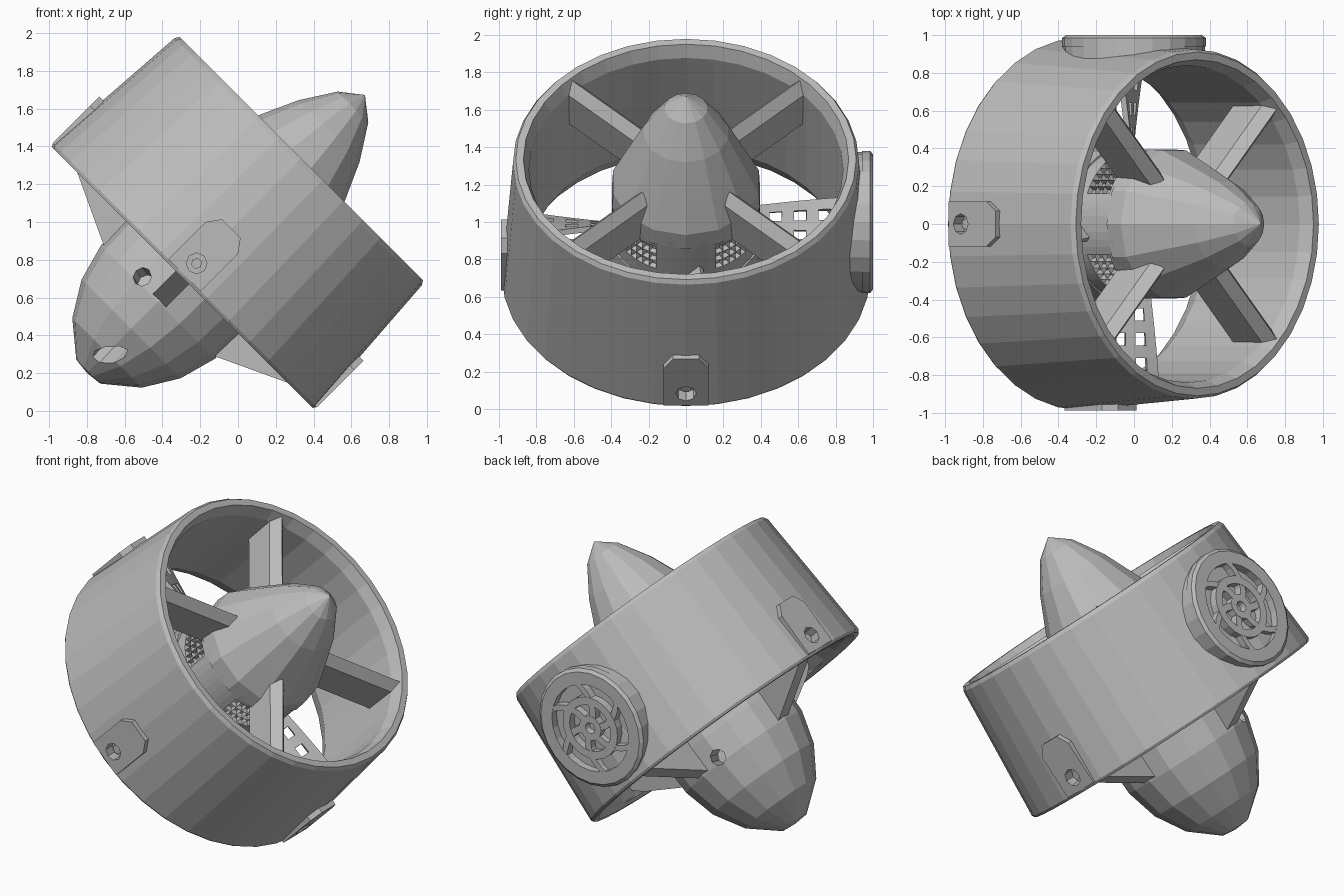
import bpy, bmesh, math
from math import pi, cos, sin
from mathutils import Matrix, Vector

cube = bpy.data.objects.get("Cube")
if cube:
    bpy.data.objects.remove(cube)

grey = bpy.data.materials.new("plain grey")
grey.use_nodes = True
grey.diffuse_color = (0.5, 0.5, 0.5, 1)
grey.node_tree.nodes["Principled BSDF"].inputs["Base Color"].default_value = (0.5, 0.5, 0.5, 1)

# The fan axis is local z, tipped halfway between +x and up
FRAME = Matrix.Translation((0, 0, 1)) @ Matrix.Rotation(pi / 4, 4, 'Y')


def finish(name, bm, frame=FRAME):
    bmesh.ops.remove_doubles(bm, verts=bm.verts, dist=0.0005)
    bmesh.ops.recalc_face_normals(bm, faces=bm.faces)
    mesh = bpy.data.meshes.new(name)
    bm.to_mesh(mesh)
    bm.free()
    mesh.materials.append(grey)
    ob = bpy.data.objects.new(name, mesh)
    ob.matrix_world = frame
    bpy.context.scene.collection.objects.link(ob)
    return ob


def lathe(bm, profile, segs, closed=False, matrix=Matrix()):
    """Revolve (height, radius) points around z."""
    rings = [[bm.verts.new(matrix @ Vector((r * cos(2 * pi * i / segs), r * sin(2 * pi * i / segs), s)))
              for i in range(segs)] for s, r in profile]
    pairs = list(zip(rings, rings[1:])) + ([(rings[-1], rings[0])] if closed else [])
    for a, b in pairs:
        for i in range(segs):
            j = (i + 1) % segs
            bm.faces.new((a[i], a[j], b[j], b[i]))


def prism(bm, outline, low, high, matrix):
    """Extrude a flat outline along z."""
    a = [bm.verts.new(matrix @ Vector((x, y, low))) for x, y in outline]
    b = [bm.verts.new(matrix @ Vector((x, y, high))) for x, y in outline]
    bm.faces.new(a)
    bm.faces.new(b)
    n = len(a)
    for i in range(n):
        bm.faces.new((a[i], a[(i + 1) % n], b[(i + 1) % n], b[i]))


def turn(angle):
    return Matrix.Rotation(angle, 4, 'Z')


def cut(ob, cutter):
    mod = ob.modifiers.new("cut", 'BOOLEAN')
    mod.operation = 'DIFFERENCE'
    mod.solver = 'EXACT'
    mod.object = cutter
    cutter.hide_render = True
    cutter.hide_set(True)


# Outer duct
bm = bmesh.new()
lathe(bm, [(-.417, .975), (-.40, .985), (.45, .925), (.474, .91), (.474, .87),
           (.40, .84), (-.28, .84), (-.39, .90), (-.417, .94)], 36, True)
duct = finish("duct", bm)

# Screw bosses on three sides, the cover disc takes the fourth
# "OUT" maps a prism's height to radius, its x to sideways and its y to the fan axis
OUT = Matrix(((0, 0, 1, 0), (1, 0, 0, 0), (0, 1, 0, 0), (0, 0, 0, 1)))
bm = bmesh.new()
boss_shape = [(-.12, -.40), (.12, -.40), (.12, -.12), (.07, -.05), (-.07, -.05), (-.12, -.12)]
for k in (0, 2, 3):
    prism(bm, boss_shape, .90, .988, turn(k * pi / 2) @ OUT)
bosses = finish("screw_bosses", bm)

bm = bmesh.new()
for k in (0, 2, 3):
    m = turn(k * pi / 2) @ OUT @ Matrix.Translation((0, -.31, 0))
    prism(bm, [(.055 * cos(i * pi / 4), .055 * sin(i * pi / 4)) for i in range(8)], .92, 1.05, m)
screw_cutter = finish("screw_hole_cutter", bm)
for ob in (duct, bosses):
    cut(ob, screw_cutter)

bm = bmesh.new()
for k in (0, 2, 3):
    m = turn(k * pi / 2) @ OUT @ Matrix.Translation((0, -.31, 0))
    prism(bm, [(.03 * cos(i * pi / 3), .03 * sin(i * pi / 3)) for i in range(6)], .90, .95, m)
finish("screws", bm)

# Cover disc with rim, ring, hub and curved arms
DISC = Matrix.Translation((0, 0, 1)) @ Matrix.Rotation(-pi / 2, 4, 'X')
bm = bmesh.new()
lathe(bm, [(.86, 0), (.86, .375), (.95, .375), (.95, 0)], 24)
lathe(bm, [(.94, .28), (.94, .38), (.985, .38), (1.0, .36), (1.0, .28)], 24, True)
lathe(bm, [(.94, .15), (.94, .20), (1.0, .20), (1.0, .15)], 24, True)
lathe(bm, [(.94, .08), (1.0, .08), (1.0, .035), (.96, .03), (.96, 0)], 12)
for k in range(6):
    arc = [(r, k * pi / 3 + r * 3) for r in (.06, .13, .2, .25, .3)]
    side = [(r * cos(a - .02 / r), r * sin(a - .02 / r)) for r, a in arc]
    back = [(r * cos(a + .025 / r), r * sin(a + .025 / r)) for r, a in reversed(arc)]
    prism(bm, side + back, .94, .998, Matrix())
finish("cover_disc", bm, DISC)

# Nose pod
bm = bmesh.new()
lathe(bm, [(-1.13, 0), (-1.12, .09), (-.98, .26), (-.8, .37), (-.6, .425),
           (-.42, .43), (-.08, .41), (-.08, 0)], 16)
nose = finish("nose_pod", bm)

# Openings in the nose
bm = bmesh.new()
centre = Vector((-.42, 0, .58))
for x, y, z, width in ((-.5, .36, .70, .05), (-.5, -.36, .70, .05), (-.68, -.24, .30, .11)):
    way = Vector((x, y, z)) - centre
    m = Matrix.Translation(centre) @ way.to_track_quat('Z', 'Y').to_matrix().to_4x4()
    prism(bm, [(width * cos(i * pi / 4), .05 * sin(i * pi / 4)) for i in range(8)], .30, .6, m)
cut(nose, finish("nose_hole_cutter", bm, Matrix()))

# Tail cone
bm = bmesh.new()
lathe(bm, [(.2, 0), (.2, .405), (.3, .40), (.47, .325), (.68, .23), (.86, .115), (.95, 0)], 14)
finish("tail_cone", bm)

# Motor band with patches of square vents
bm = bmesh.new()
lathe(bm, [(-.1 + .055 * i, .395) for i in range(7)], 60)
bm.normal_update()
vents = []
for f in bm.faces:
    c = f.calc_center_median()
    if 0 < c.z < .2 and abs(sin(2 * math.atan2(c.y, c.x))) > .75:
        vents.append(f)
bmesh.ops.inset_individual(bm, faces=vents, thickness=.007, depth=0)
for f in vents:
    for v in f.verts:
        v.co.x *= .93
        v.co.y *= .93
finish("motor_band", bm)

# Outlet struts, tapered, on the diagonals
bm = bmesh.new()
for k in range(4):
    m = turn(pi / 4 + k * pi / 2) @ OUT
    section = [(-.045, .18), (.045, .18), (.05, .40), (0, .46), (-.05, .40)]
    prism(bm, section, .33, .87, m)
finish("outlet_struts", bm)

# Inlet struts, swept from the nose to the duct
bm = bmesh.new()
FLAT = Matrix(((1, 0, 0, 0), (0, 0, 1, 0), (0, 1, 0, 0), (0, 0, 0, 1)))
for k in range(4):
    prism(bm, [(.35, -.62), (.80, -.41), (.87, -.36), (.87, -.16), (.35, -.20)],
          -.05, .05, turn(k * pi / 2) @ FLAT)
finish("inlet_struts", bm)

# Perforated pitched vanes
bm = bmesh.new()
cols, rows = 7, 5
for k in range(4):
    grid = []
    for i in range(cols + 1):
        r = .38 + .46 * i / cols
        pitch = .75 - .35 * i / cols
        line = []
        for j in range(rows + 1):
            w = (j / rows - .5) * (.22 + .10 * i / cols)
            line.append(bm.verts.new(turn(k * pi / 2) @ Vector((r, w * cos(pitch), -.03 + w * sin(pitch)))))
        grid.append(line)
    for i in range(cols):
        for j in range(rows):
            if not (i % 2 == 1 and j % 2 == 1):
                bm.faces.new((grid[i][j], grid[i + 1][j], grid[i + 1][j + 1], grid[i][j + 1]))
vanes = finish("perforated_vanes", bm)
solid = vanes.modifiers.new("thickness", 'SOLIDIFY')
solid.thickness = .03
solid.offset = 0
